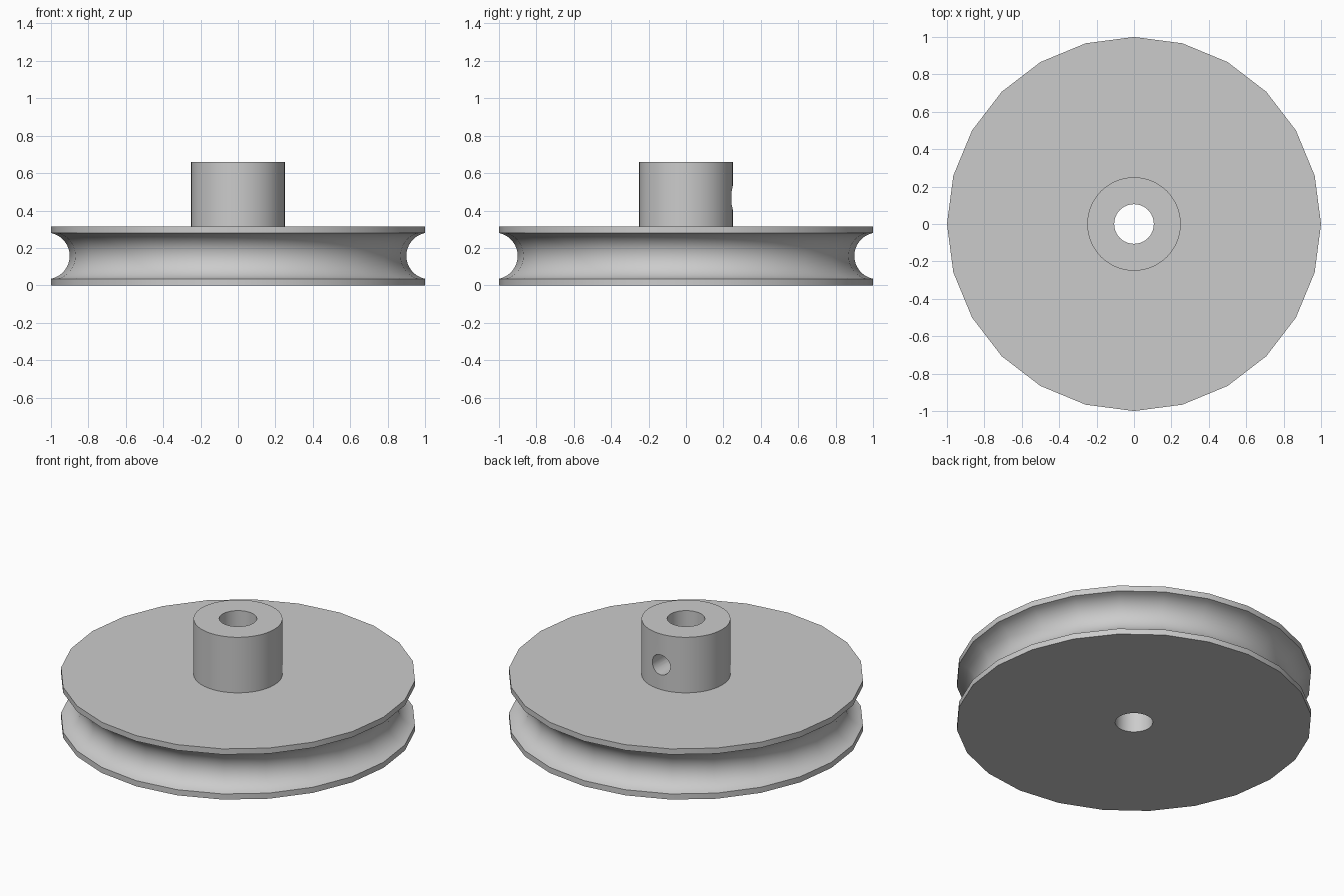
import bpy, bmesh, math

cube = bpy.data.objects.get("Cube")
if cube:
    bpy.data.objects.remove(cube, do_unlink=True)

RIM_R, RIM_H = 1.0, 0.315
HUB_R, HUB_TOP = 0.25, 0.66
BORE_R = 0.106

grey = bpy.data.materials.new("plain grey")
grey.use_nodes = True
colour = (0.6, 0.6, 0.6, 1)
grey.diffuse_color = colour
grey.node_tree.nodes["Principled BSDF"].inputs["Base Color"].default_value = colour


def lathe(name, profile, sides):
    """Turn a list of (radius, height) points about z and cap both ends."""
    bm = bmesh.new()
    rings = []
    for r, z in profile:
        angles = [2 * math.pi * i / sides for i in range(sides)]
        rings.append([bm.verts.new((r * math.cos(a), r * math.sin(a), z)) for a in angles])
    for low, high in zip(rings, rings[1:]):
        for i in range(sides):
            j = (i + 1) % sides
            bm.faces.new((low[i], low[j], high[j], high[i]))
    bm.faces.new(rings[0][::-1])
    bm.faces.new(rings[-1])
    mesh = bpy.data.meshes.new(name)
    bm.to_mesh(mesh)
    bm.free()
    mesh.materials.append(grey)
    obj = bpy.data.objects.new(name, mesh)
    bpy.context.collection.objects.link(obj)
    return obj


def combine(target, other, operation):
    """Apply a boolean and discard the helper solid."""
    other.hide_render = True
    mod = target.modifiers.new(operation.lower(), 'BOOLEAN')
    mod.operation, mod.object, mod.solver = operation, other, 'EXACT'
    bpy.context.view_layer.objects.active = target
    bpy.ops.object.modifier_apply(modifier=mod.name)
    bpy.data.objects.remove(other, do_unlink=True)


# Grooved wheel: round groove between two thin flat lips
groove_r, groove_x, mid = 0.125, 1.025, RIM_H / 2
spread = math.acos((groove_x - RIM_R) / groove_r)
steps = 16
profile = [(RIM_R, 0)]
for i in range(steps + 1):
    a = spread * (2 * i / steps - 1)
    profile.append((groove_x - groove_r * math.cos(a), mid + groove_r * math.sin(a)))
profile.append((RIM_R, RIM_H))
pulley = lathe("pulley_wheel", profile, 24)

# Hub standing on the wheel
combine(pulley, lathe("hub", [(HUB_R, 0.1), (HUB_R, HUB_TOP)], 48), 'UNION')

# Shaft bore right through
combine(pulley, lathe("bore_cutter", [(BORE_R, -0.1), (BORE_R, 0.8)], 48), 'DIFFERENCE')

# Set screw hole through the back wall of the hub
screw = lathe("screw_cutter", [(0.062, 0), (0.062, 0.4)], 24)
screw.rotation_euler.x = -math.pi / 2
screw.location.z = 0.468
bpy.context.view_layer.update()
combine(pulley, screw, 'DIFFERENCE')

# Smooth turned surfaces, crisp edges
bpy.ops.object.select_all(action='DESELECT')
pulley.select_set(True)
bpy.context.view_layer.objects.active = pulley
bpy.ops.object.shade_smooth_by_angle(angle=math.radians(30))
